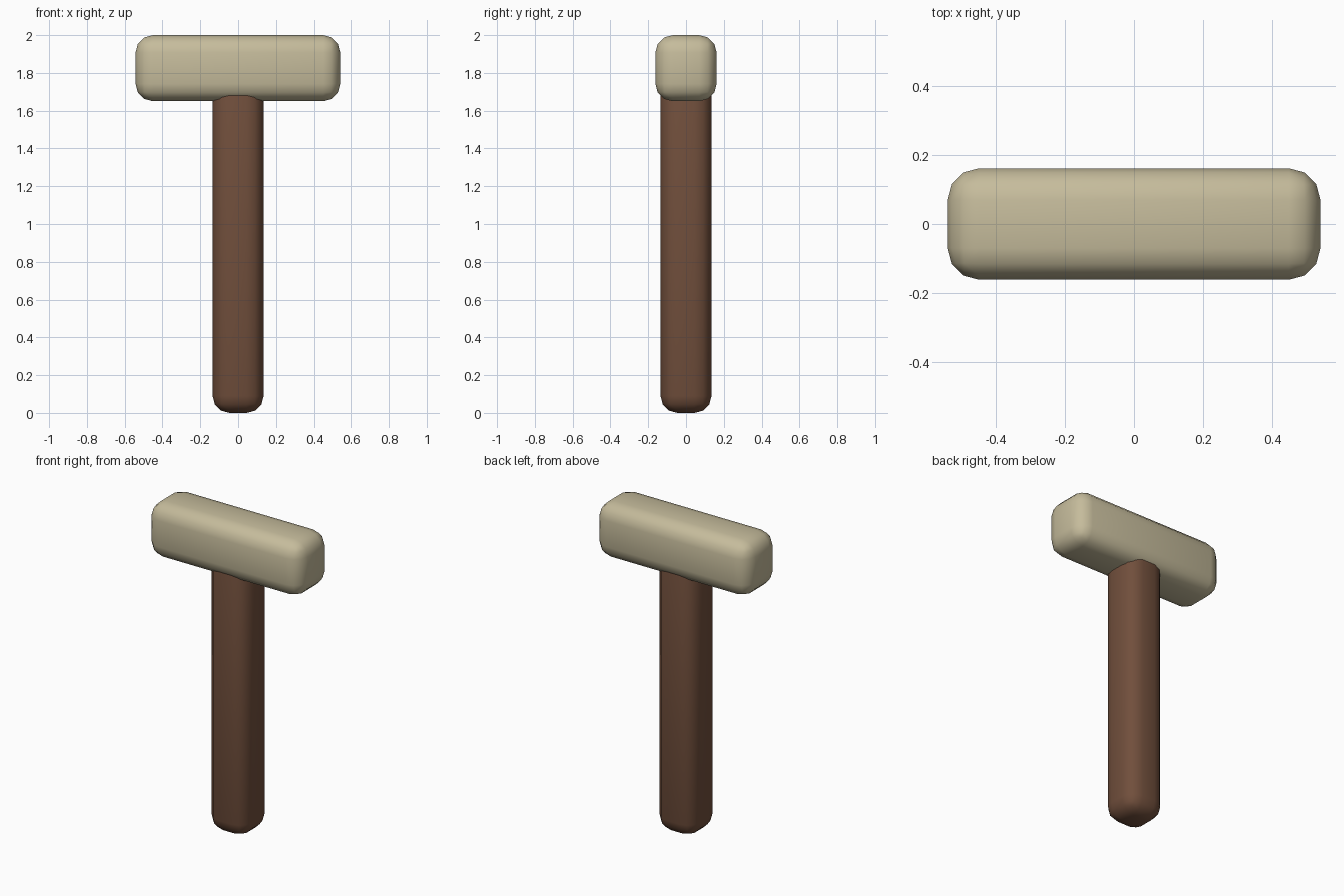
import bpy

# Remove the default cube
cube = bpy.data.objects.get("Cube")
if cube:
    bpy.data.objects.remove(cube, do_unlink=True)


def make_material(name, color):
    mat = bpy.data.materials.new(name)
    mat.use_nodes = True
    mat.diffuse_color = color
    bsdf = mat.node_tree.nodes["Principled BSDF"]
    bsdf.inputs["Base Color"].default_value = color
    bsdf.inputs["Roughness"].default_value = 0.8
    return mat


def rounded_block(name, size, bottom, radius, mat):
    """Softly bevelled, smooth-shaded box standing at the given height."""
    bpy.ops.mesh.primitive_cube_add(size=1, location=(0, 0, bottom + size[2] / 2))
    block = bpy.context.object
    block.name = name
    block.scale = size
    bpy.ops.object.transform_apply(location=False, rotation=False, scale=True)
    bevel = block.modifiers.new("Rounded edges", 'BEVEL')
    bevel.width = radius
    bevel.segments = 3
    bevel.limit_method = 'NONE'
    bpy.ops.object.modifier_apply(modifier=bevel.name)
    bpy.ops.object.shade_smooth()
    block.data.materials.append(mat)
    return block


wood = make_material("dark brown wood", (0.165, 0.078, 0.045, 1))
stone = make_material("pale tan stone", (0.56, 0.50, 0.33, 1))

# Handle runs up into the head
rounded_block("handle", (0.27, 0.27, 1.84), 0.0, 0.09, wood)

# Mallet head
rounded_block("mallet_head", (1.085, 0.324, 0.35), 1.65, 0.092, stone)
